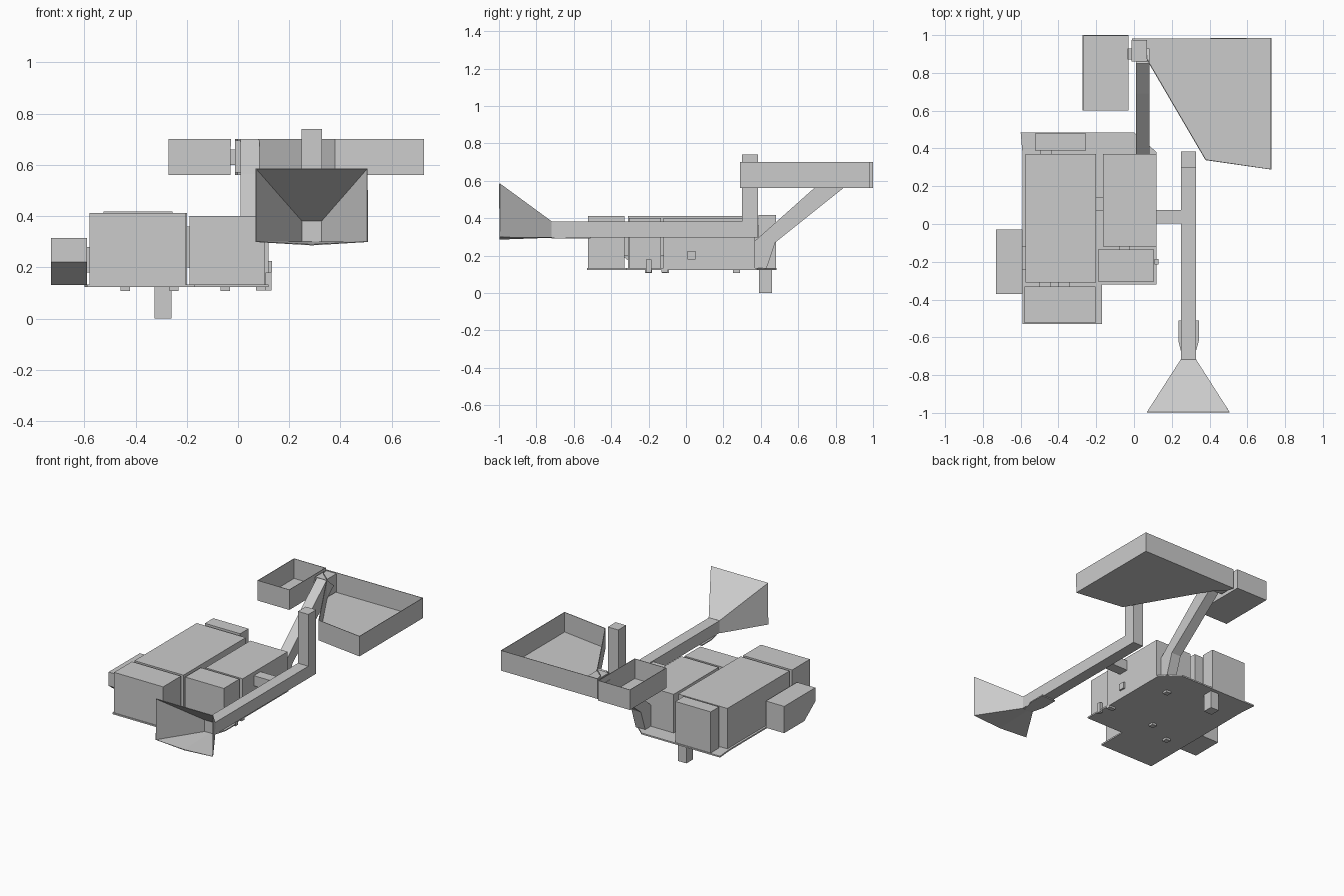
import bpy, bmesh
from mathutils import Vector


def finish(name, bm, thickness=0.0):
    bmesh.ops.recalc_face_normals(bm, faces=bm.faces)
    me = bpy.data.meshes.new(name)
    bm.to_mesh(me)
    bm.free()
    ob = bpy.data.objects.new(name, me)
    bpy.context.collection.objects.link(ob)
    if thickness:
        mod = ob.modifiers.new("thickness", 'SOLIDIFY')
        mod.thickness = thickness
        mod.offset = 0
    return ob


def prism(name, pts, lo, hi, axis='z', open_top=False):
    """Extrude a 2D outline along z (points x,y) or along x (points y,z)."""
    def place(p, h):
        return Vector((p[0], p[1], h)) if axis == 'z' else Vector((h, p[0], p[1]))
    bm = bmesh.new()
    a = [bm.verts.new(place(p, lo)) for p in pts]
    b = [bm.verts.new(place(p, hi)) for p in pts]
    bm.faces.new(a[::-1])
    if not open_top:
        bm.faces.new(b)
    n = len(pts)
    for i in range(n):
        j = (i + 1) % n
        bm.faces.new((a[i], a[j], b[j], b[i]))
    return finish(name, bm, 0.005 if open_top else 0)


def box(name, x0, x1, y0, y1, z0, z1, open_top=False):
    pts = [(x0, y0), (x1, y0), (x1, y1), (x0, y1)]
    return prism(name, pts, z0, z1, 'z', open_top)


# Base plate with the equipment boxes on it
prism("base_plate", [(-0.59, -0.53), (-0.17, -0.53), (-0.17, -0.32), (0.12, -0.32),
                     (0.12, 0.38), (0.0, 0.485), (-0.6, 0.485), (-0.59, 0.37)],
      0.123, 0.133)
boxes = {
    "main_box": (-0.575, -0.20, -0.31, 0.37, 0.13, 0.412),
    "side_box": (-0.165, 0.12, -0.12, 0.37, 0.13, 0.40),
    "front_right_box": (-0.19, 0.105, -0.305, -0.135, 0.13, 0.40),
    "front_left_box": (-0.58, -0.205, -0.525, -0.33, 0.13, 0.412),
    "rear_box": (-0.525, -0.255, 0.388, 0.48, 0.13, 0.417),
}
for name, dims in boxes.items():
    box(name, *dims)

# Left pod with an undercut front
prism("left_pod", [(-0.37, 0.22), (-0.25, 0.13), (-0.03, 0.13), (-0.03, 0.315),
                   (-0.37, 0.315)], -0.73, -0.59, 'x')
box("pod_mount", -0.60, -0.57, -0.24, -0.12, 0.18, 0.28)

# Short links between the boxes
for i, (x, y) in enumerate([(-0.47, -0.32), (-0.37, -0.32), (-0.465, 0.38), (-0.05, -0.127)]):
    box(f"box_link_{i}", x - 0.03, x + 0.03, y - 0.012, y + 0.012, 0.2, 0.36)
box("box_link_side", -0.205, -0.16, 0.07, 0.14, 0.2, 0.36)
box("side_connector", 0.118, 0.132, 0.008, 0.052, 0.18, 0.225)

# Leg and small fittings under the plate
box("leg", -0.325, -0.26, 0.39, 0.46, 0.0, 0.125)
for i, (x, y) in enumerate([(-0.05, 0.27), (-0.25, -0.11), (-0.44, -0.2)]):
    box(f"under_fitting_{i}", x - 0.018, x + 0.018, y - 0.018, y + 0.018, 0.108, 0.125)
box("corner_clip", 0.07, 0.12, -0.13, -0.10, 0.11, 0.125)
box("front_clip", 0.108, 0.13, -0.215, -0.185, 0.11, 0.18)

# Slanted mast carrying the two rear trays
prism("mast", [(0.37, 0.13), (0.43, 0.13), (0.477, 0.27), (0.84, 0.56), (0.93, 0.635),
               (0.85, 0.70), (0.69, 0.565), (0.37, 0.28)], 0.01, 0.083, 'x')
box("tray_hinge", -0.012, 0.07, 0.86, 0.975, 0.57, 0.695)
box("tray_axle", -0.035, 0.0, 0.87, 0.93, 0.6, 0.66)

# Open trays
prism("large_tray", [(-0.01, 0.98), (0.0, 0.93), (0.07, 0.87), (0.38, 0.34),
                     (0.725, 0.29), (0.725, 0.983)], 0.562, 0.70, open_top=True)
box("small_tray", -0.27, -0.03, 0.603, 0.998, 0.562, 0.70, open_top=True)

# Bent square duct beside the body
prism("duct", [(-0.72, 0.298), (0.385, 0.298), (0.385, 0.74), (0.30, 0.74), (0.30, 0.382),
               (-0.72, 0.382)], 0.248, 0.328, 'x')
box("duct_bracket", 0.115, 0.25, 0.002, 0.075, 0.305, 0.375)
prism("duct_flange", [(0.26, -0.72), (0.315, -0.72), (0.343, -0.62), (0.343, -0.51),
                      (0.235, -0.51), (0.235, -0.62)], 0.291, 0.299)

# Flared horn, open at the front
bm = bmesh.new()
small = [(0.248, 0.298), (0.288, 0.298), (0.328, 0.298), (0.328, 0.382), (0.248, 0.382)]
large = [(0.07, 0.30), (0.288, 0.288), (0.505, 0.30), (0.505, 0.585), (0.07, 0.585)]
s = [bm.verts.new((x, -0.72, z)) for x, z in small]
m = [bm.verts.new((x, -0.997, z)) for x, z in large]
for i in range(5):
    j = (i + 1) % 5
    bm.faces.new((s[i], s[j], m[j], m[i]))
finish("horn", bm, 0.005)
